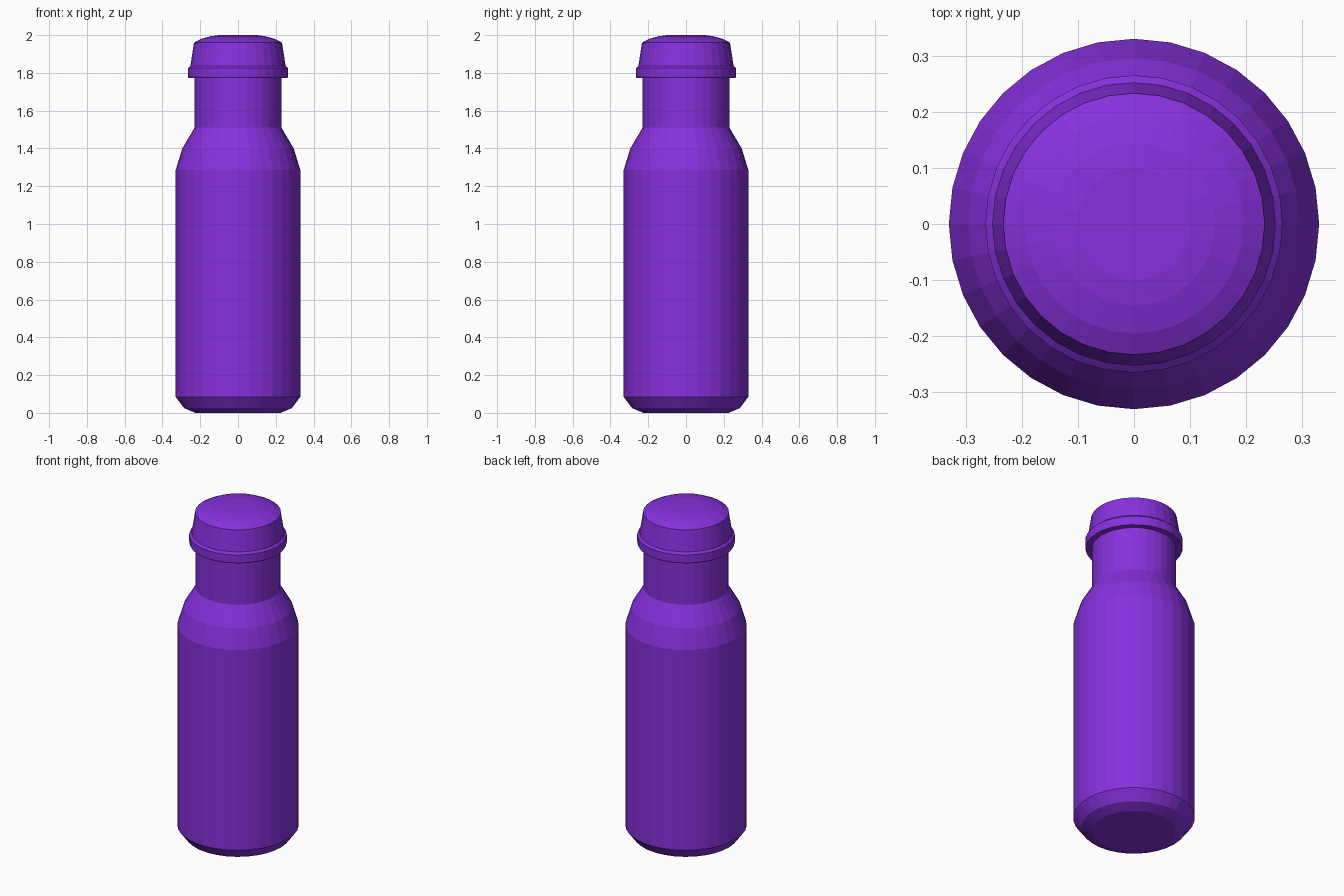
import bpy, bmesh
from math import cos, sin, tau

if "Cube" in bpy.data.objects:
    bpy.data.objects.remove(bpy.data.objects["Cube"])

SIDES = 32

mat = bpy.data.materials.new("purple")
mat.diffuse_color = (0.24, 0.03, 0.72, 1)
mat.use_nodes = True
mat.node_tree.nodes["Principled BSDF"].inputs["Base Color"].default_value = mat.diffuse_color


def lathe(name, profile):
    """Spin a (radius, z) profile into a closed, flat-shaded solid."""
    bm = bmesh.new()
    rings = [[bm.verts.new((r * cos(tau * i / SIDES), r * sin(tau * i / SIDES), z))
              for i in range(SIDES)] for r, z in profile]
    for a, b in zip(rings, rings[1:]):
        for i in range(SIDES):
            j = (i + 1) % SIDES
            bm.faces.new((a[i], a[j], b[j], b[i]))
    bm.faces.new(rings[0][::-1])
    bm.faces.new(rings[-1])
    mesh = bpy.data.meshes.new(name)
    bm.to_mesh(mesh)
    bm.free()
    mesh.materials.append(mat)
    obj = bpy.data.objects.new(name, mesh)
    bpy.context.collection.objects.link(obj)
    return obj


# Bottle: chamfered base, straight wall, rounded shoulder, neck running into the cap
lathe("bottle_body", [(0.225, 0), (0.285, 0.025), (0.33, 0.085), (0.33, 1.285),
                      (0.295, 1.40), (0.23, 1.51), (0.23, 1.79)])

# Cap: collar ring, tapered side, shallow dome
lathe("bottle_cap", [(0.23, 1.773), (0.262, 1.773), (0.265, 1.78), (0.265, 1.825),
                     (0.252, 1.837), (0.233, 1.96), (0.195, 1.98),
                     (0.145, 1.994), (0.10, 2.0)])
